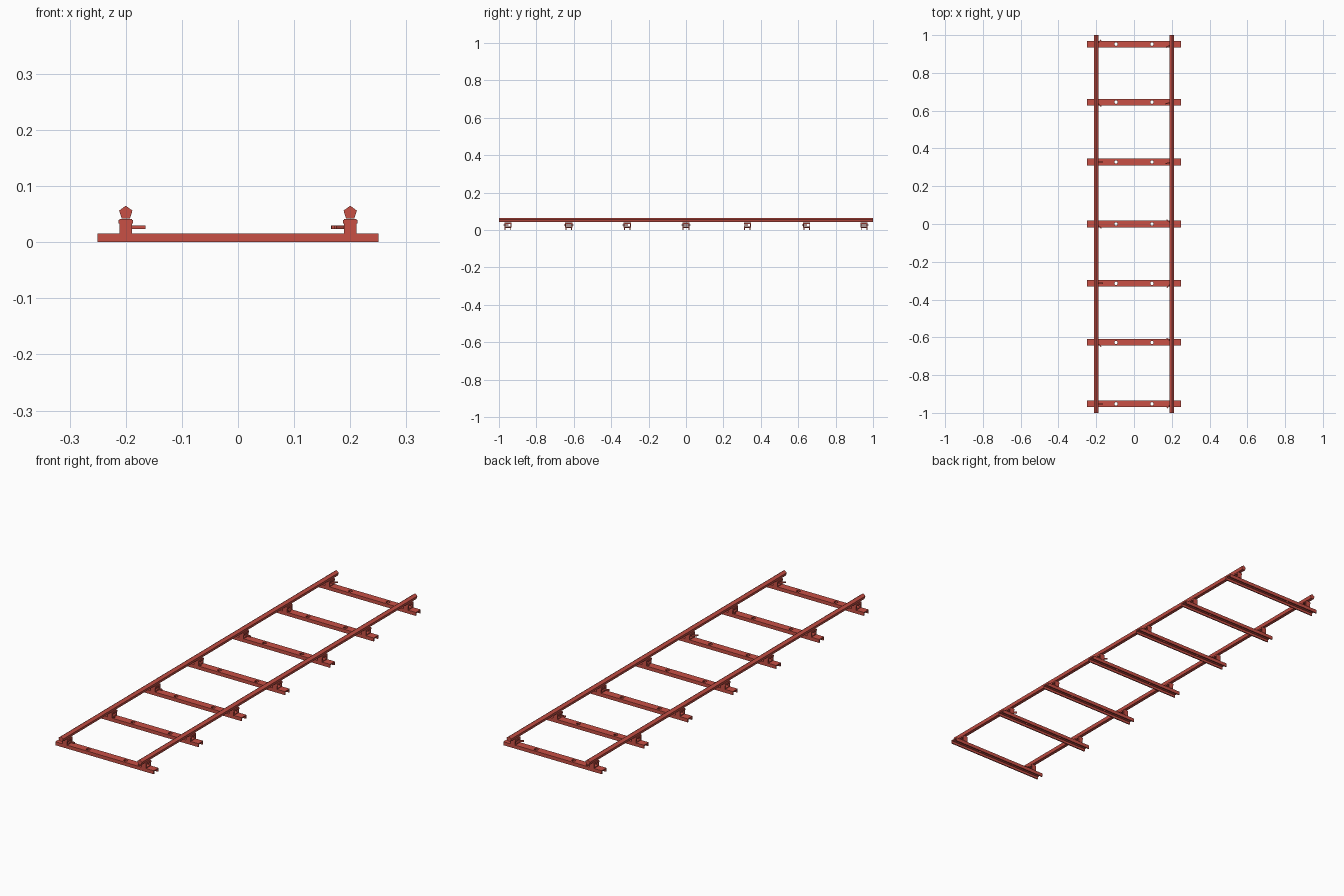
import bpy, bmesh, math
from mathutils import Matrix, Vector

if "Cube" in bpy.data.objects:
    bpy.data.objects.remove(bpy.data.objects["Cube"])

red = bpy.data.materials.new("brick red")
red.diffuse_color = (0.58, 0.08, 0.06, 1)
red.use_nodes = True
red.node_tree.nodes["Principled BSDF"].inputs["Base Color"].default_value = red.diffuse_color


def make_object(name, bm, loc=(0, 0, 0)):
    bmesh.ops.recalc_face_normals(bm, faces=bm.faces[:])
    mesh = bpy.data.meshes.new(name)
    bm.to_mesh(mesh)
    bm.free()
    mesh.materials.append(red)
    ob = bpy.data.objects.new(name, mesh)
    ob.location = loc
    bpy.context.collection.objects.link(ob)
    return ob


def extrude(bm, points, direction):
    """Closed prism from an outline and a sweep vector."""
    face = bm.faces.new([bm.verts.new(p) for p in points])
    res = bmesh.ops.extrude_face_region(bm, geom=[face], use_keep_orig=True)
    verts = [v for v in res["geom"] if isinstance(v, bmesh.types.BMVert)]
    bmesh.ops.translate(bm, verts=verts, vec=Vector(direction))


def box(bm, size, centre):
    bmesh.ops.create_cube(bm, size=1, matrix=Matrix.Translation(centre) @ Matrix.Diagonal((*size, 1)))


# Two pentagonal rails, point upward
for side, label in ((-1, "left"), (1, "right")):
    bm = bmesh.new()
    outline = [(side * 0.2 + 0.0125 * math.sin(k * math.tau / 5), -1,
                0.0525 + 0.0125 * math.cos(k * math.tau / 5)) for k in range(5)]
    extrude(bm, outline, (0, 2, 0))
    make_object(label + "_rail", bm)

# Channel sleeper, open below, with two drilled holes
bm = bmesh.new()
half, t, h = 0.0175, 0.005, 0.016
channel = [(-half, 0), (-half, h), (half, h), (half, 0),
           (half - t, 0), (half - t, h - t), (t - half, h - t), (t - half, 0)]
extrude(bm, [(-0.25, y, z) for y, z in channel], (0.5, 0, 0))
sleeper = make_object("sleeper", bm)

bm = bmesh.new()
for x in (-0.095, 0.095):
    bmesh.ops.create_cone(bm, cap_ends=True, segments=12, radius1=0.009, radius2=0.009,
                          depth=0.04, matrix=Matrix.Translation((x, 0, 0.012)))
cutter = make_object("hole_cutter", bm)
cutter.hide_render = True
mod = sleeper.modifiers.new("holes", 'BOOLEAN')
mod.operation = 'DIFFERENCE'
mod.solver = 'EXACT'
mod.object = cutter
bpy.context.view_layer.objects.active = sleeper
bpy.ops.object.modifier_apply(modifier=mod.name)
bpy.data.objects.remove(cutter)

# Open clamp frame carrying the rail
bm = bmesh.new()
for z in (0.0175, 0.039):
    box(bm, (0.023, 0.038, 0.005), (0, 0, z))
for y in (-0.0165, 0.0165):
    box(bm, (0.023, 0.005, 0.0175), (0, y, 0.0285))
for x in (-0.0115, 0.0115):  # small side lips under the rail
    box(bm, (0.003, 0.038, 0.007), (x, 0, 0.0365))
clamp = make_object("clamp", bm)

# Thin locking lever, pointing along +x
bm = bmesh.new()
box(bm, (0.036, 0.006, 0.006), (0.017, 0, 0.0265))
lever = make_object("lever", bm)

# Row positions with the lever angles on each side
rows = [(0.952, 40, -30), (0.645, -40, -15), (0.328, 0, -15), (0, -40, 40),
        (-0.314, 0, -40), (-0.627, -40, 40), (-0.952, 0, -40)]


def place(source, name, loc, angle=0):
    ob = source.copy()
    ob.name = name
    ob.location = loc
    ob.rotation_euler.z = angle
    bpy.context.collection.objects.link(ob)


for i, (y, left, right) in enumerate(rows, 1):
    place(sleeper, f"sleeper_{i}", (0, y, 0))
    for side, turn in ((-1, left), (1, right)):
        label = "left" if side < 0 else "right"
        place(clamp, f"{label}_clamp_{i}", (side * 0.2, y, 0))
        angle = math.radians(turn if side < 0 else 180 - turn)
        place(lever, f"{label}_lever_{i}", (side * 0.2, y, 0), angle)

for ob in (sleeper, clamp, lever):
    bpy.data.objects.remove(ob)
